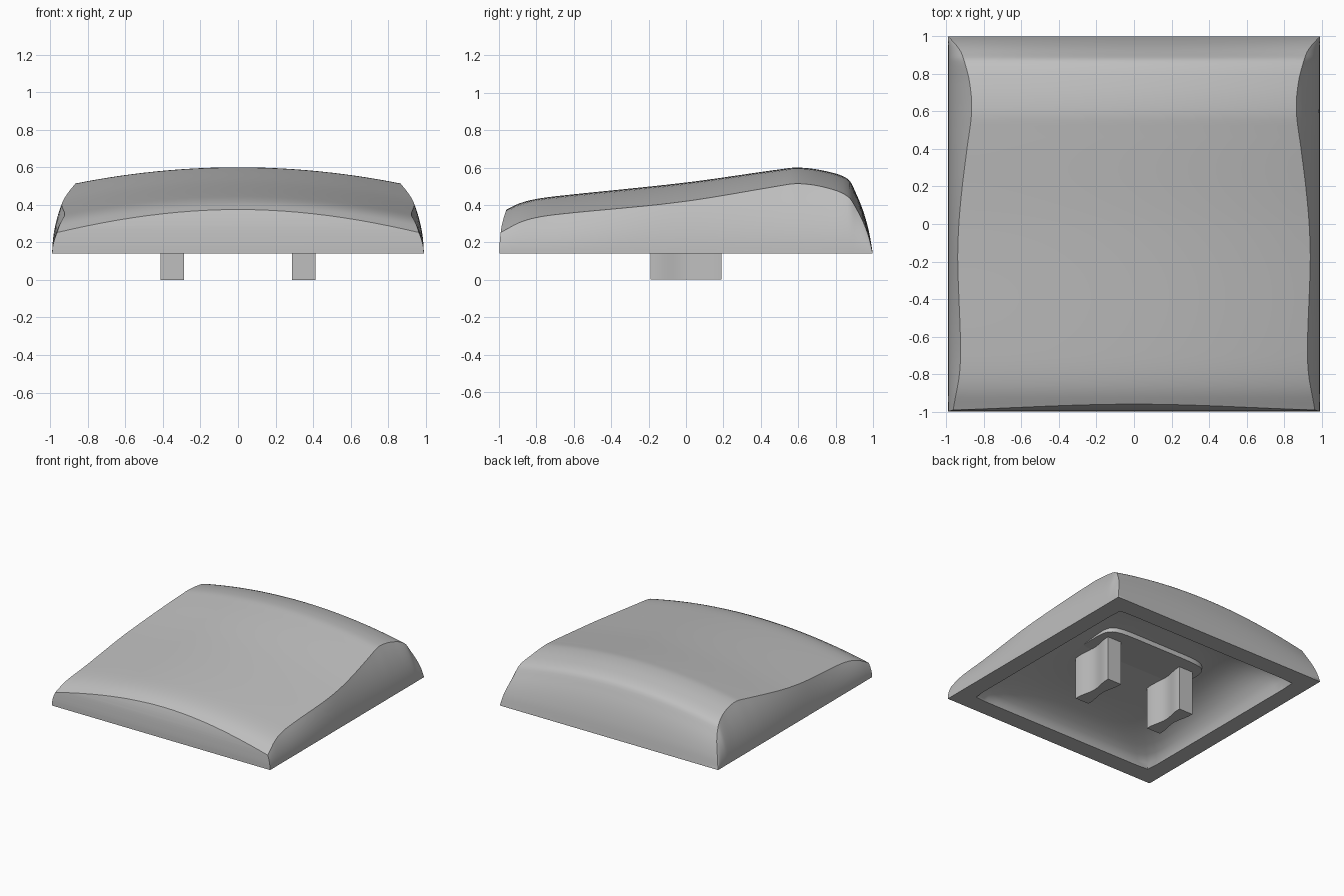
import bpy, bmesh, math

cube = bpy.data.objects.get("Cube")
if cube:
    bpy.data.objects.remove(cube, do_unlink=True)

RIM = 0.14

grey = bpy.data.materials.new("light grey plastic")
grey.use_nodes = True
colour = (0.52, 0.52, 0.52, 1)
grey.diffuse_color = colour
grey.node_tree.nodes["Principled BSDF"].inputs["Base Color"].default_value = colour


def smooth_value(pts, t):
    """Smooth curve through a few (position, value) points."""
    n = len(pts)

    def slope(i):
        a, b = pts[max(i - 1, 0)], pts[min(i + 1, n - 1)]
        return (b[1] - a[1]) / (b[0] - a[0])

    i = max(k for k in range(n - 1) if k == 0 or pts[k][0] <= t)
    (x0, y0), (x1, y1) = pts[i], pts[i + 1]
    h = x1 - x0
    s = (t - x0) / h
    return ((1 + 2 * s) * (1 - s) ** 2 * y0 + s * (1 - s) ** 2 * h * slope(i)
            + s * s * (3 - 2 * s) * y1 + s * s * (s - 1) * h * slope(i + 1))


def loft(name, rings):
    """Closed solid through matching rings of points."""
    bm = bmesh.new()
    loops = [[bm.verts.new(p) for p in ring] for ring in rings]
    n = len(loops[0])
    for a, b in zip(loops, loops[1:]):
        for i in range(n):
            j = (i + 1) % n
            bm.faces.new((a[i], a[j], b[j], b[i]))
    bm.faces.new(loops[0])
    bm.faces.new(loops[-1])
    bmesh.ops.recalc_face_normals(bm, faces=bm.faces)
    mesh = bpy.data.meshes.new(name)
    bm.to_mesh(mesh)
    bm.free()
    mesh.materials.append(grey)
    obj = bpy.data.objects.new(name, mesh)
    bpy.context.collection.objects.link(obj)
    return obj


def activate(obj):
    bpy.ops.object.select_all(action='DESELECT')
    obj.select_set(True)
    bpy.context.view_layer.objects.active = obj


def cut(obj, cutter, operation):
    mod = obj.modifiers.new("cut", 'BOOLEAN')
    mod.operation, mod.object, mod.solver = operation, cutter, 'EXACT'
    activate(obj)
    bpy.ops.object.modifier_apply(modifier=mod.name)
    bpy.data.objects.remove(cutter, do_unlink=True)


def smooth(obj, angle):
    activate(obj)
    bpy.ops.object.shade_smooth_by_angle(angle=math.radians(angle))


def rounded_ring(a, b, z, power, tilt=0.0, n=96):
    """Superellipse ring whose height above the rim can grow towards the back."""
    ring = []
    for i in range(n):
        t = 2 * math.pi * i / n
        c, s = math.cos(t), math.sin(t)
        r = (abs(c) ** power + abs(s) ** power) ** (-1 / power)
        y = b * r * s
        ring.append((a * r * c, y, RIM + (z - RIM) * (1 + tilt * y)))
    return ring


# Cap: crowned sections lofted from the front, over the crest and down the back
crest = [(-1.05, .33), (-.96, .375), (-.9, .405), (-.82, .428), (-.7, .446), (0, .52),
         (.5, .59), (.6, .6), (.75, .58), (.87, .535), (.91, .46), (.95, .36),
         (.98, .25), (.998, .145)]
lean = [(-1.05, .02), (-.97, .03), (-.8, .06), (-.65, .066), (-.2, .051), (0, .057),
        (.2, .075), (.4, .1), (.6, .125), (.75, .115), (.87, .085), (.93, .06), (.998, .002)]


def section(y):
    d = smooth_value(lean, y)
    top = smooth_value(crest, y)
    # The crown flattens out as the back wall reaches the rim
    bow = 0.115 * (min(1, (top - RIM) / 0.395) if y > 0.6 else 1)
    edge = 0.99 - d
    edge_z = top - bow * edge ** 2
    wall = [(0.99 - d * (k / 10) ** 2, RIM + (edge_z - RIM) * k / 10) for k in range(10)]
    crown = [(edge * (1 - k / 12), top - bow * (edge * (1 - k / 12)) ** 2) for k in range(13)]
    half = wall + crown
    full = half + [(-x, z) for x, z in reversed(half[:-1])]
    return [(x, y, z) for x, z in full]


stations = [-1.05 + 1.89 * i / 60 for i in range(60)]
stations += [0.84 + 0.158 * math.sin(math.pi / 2 * k / 20) for k in range(21)]
cap = loft("cap_shell", [section(y) for y in stations])

# Curved front wall trims the loft
front = [(.14, -.998), (.2, -.996), (.29, -.985), (.375, -.96), (.43, -.93), (.7, -.75)]
side = [(1.2, 0.1), (1.2, 0.7), (-0.75, 0.7)]
side += [(smooth_value(front, z), z) for z in [0.64 - 0.5 * k / 24 for k in range(25)]]
side += [(-0.998, 0.1)]
cut(cap, loft("trim", [[(x, y, z) for y, z in side] for x in (-1.2, 1.2)]), 'INTERSECT')

# Hollow underside: square mouth curving into a ceiling that rises to the back
hollow = [(.85, .1, 80), (.85, .14, 80), (.838, .19, 24), (.81, .24, 12), (.765, .285, 7),
          (.7, .325, 5), (.62, .352, 3.6), (.53, .366, 3), (.44, .37, 3)]
cut(cap, loft("hollow", [rounded_ring(a, a, z, p, 0.5) for a, z, p in hollow]), 'DIFFERENCE')
smooth(cap, 28)

# Level mounting pad on the ceiling
pad = loft("mounting_pad", [rounded_ring(.48, .3, z, 7) for z in (.366, .45)])
smooth(pad, 30)

# Two waisted stems
for name, cx in (("left_stem", 0.35), ("right_stem", -0.35)):
    ys = [-0.19 + 0.38 * i / 24 for i in range(25)]

    def half_width(y):
        t = min(abs(y) / 0.17, 1)
        return 0.038 + 0.0245 * (0.5 - 0.5 * math.cos(math.pi * t))

    outline = [(cx + half_width(y), y) for y in ys]
    outline += [(cx - half_width(y), y) for y in reversed(ys)]
    smooth(loft(name, [[(x, y, z) for x, y in outline] for z in (0, .4)]), 30)
